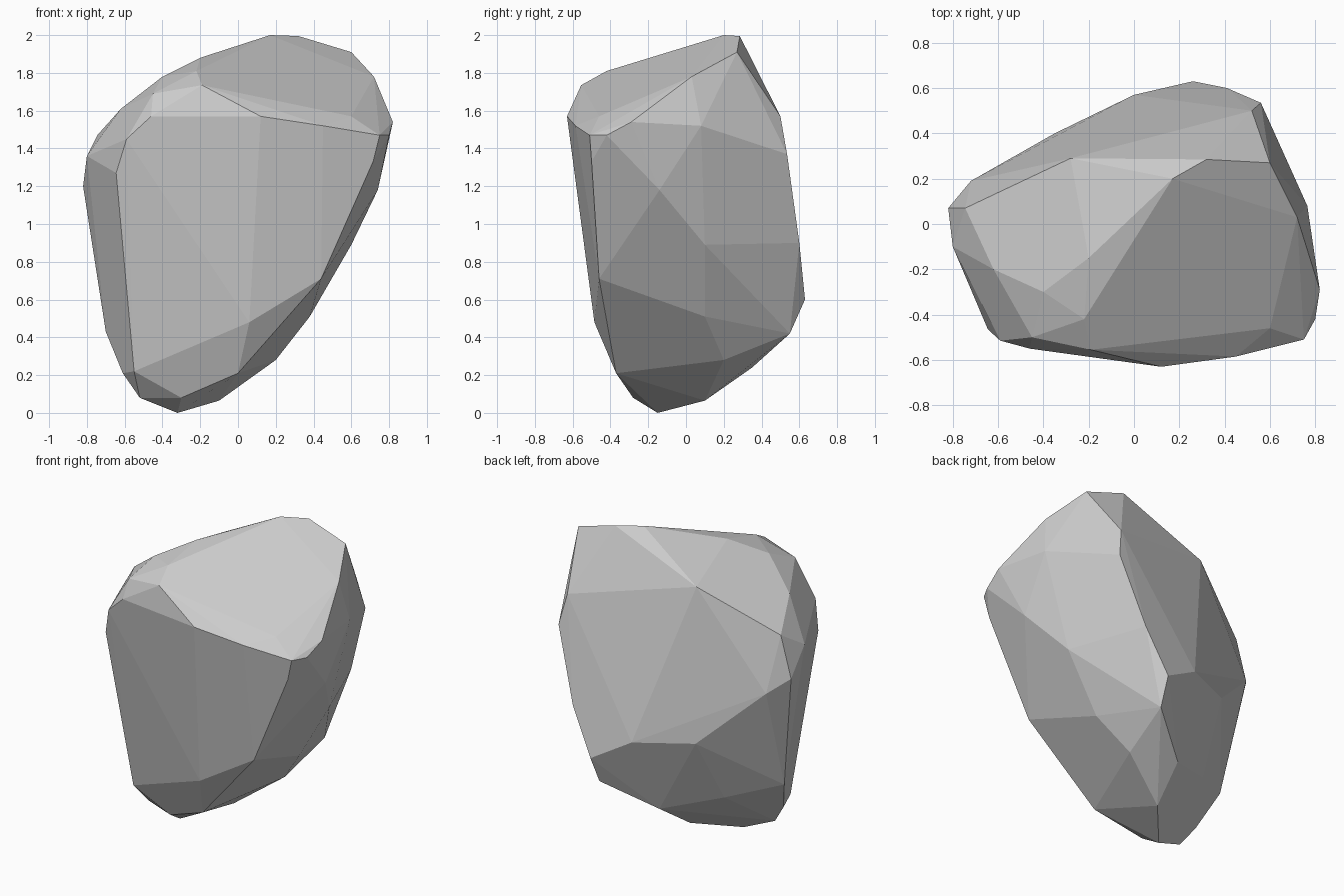
import bpy, bmesh, math

# Corner points of the boulder, grouped by region
top = [(.17, .2, 2), (.32, .285, 1.995), (.6, .27, 1.91), (-.28, .29, 1.75),
       (-.2, -.15, 1.88), (-.22, -.42, 1.81), (-.4, -.3, 1.78), (-.45, -.5, 1.69), (-.62, -.2, 1.61)]
brow = [(-.19, -.555, 1.735), (.12, -.63, 1.57), (.6, -.46, 1.57), (.75, -.51, 1.47),
        (.8, -.42, 1.47), (-.59, -.515, 1.45), (-.46, -.55, 1.57), (.45, -.585, 1.52)]
right = [(.82, -.29, 1.54), (.72, .03, 1.78), (.765, .08, 1.52), (.56, .535, 1.37), (.52, .5, 1.57),
         (.74, -.14, 1.18), (.6, .1, .89), (.715, -.5, 1.33), (.44, -.46, .71), (.2, .2, .28),
         (.38, .1, .51)]
left = [(-.82, .07, 1.2), (-.8, -.1, 1.36), (-.745, .07, 1.47), (-.645, -.465, 1.27),
        (-.7, -.03, .43)]
back = [(.26, .63, .6), (.41, .6, .9), (0, .57, .75), (-.35, .4, .77), (-.72, .19, 1.12),
        (.25, .55, .42), (-.4, .17, .34), (-.05, .35, .24)]
base = [(-.32, -.15, 0), (-.1, .1, .065), (0, -.37, .21), (-.55, -.31, .22),
        (-.61, -.15, .21), (-.52, -.19, .08), (-.3, -.28, .08), (.06, -.485, .48)]

# Wrap the points in a convex skin and merge nearly flat neighbours into facets
bm = bmesh.new()
for region in (top, brow, right, left, back, base):
    for p in region:
        bm.verts.new(p)
bmesh.ops.convex_hull(bm, input=bm.verts[:], use_existing_faces=False)
bmesh.ops.delete(bm, geom=[v for v in bm.verts if not v.link_faces], context='VERTS')
bmesh.ops.dissolve_limit(bm, angle_limit=math.radians(3), verts=bm.verts[:], edges=bm.edges[:])
bmesh.ops.recalc_face_normals(bm, faces=bm.faces[:])

# Flat-shaded boulder
mesh = bpy.data.meshes.new("boulder")
bm.to_mesh(mesh)
bm.free()
bpy.context.collection.objects.link(bpy.data.objects.new("boulder", mesh))
